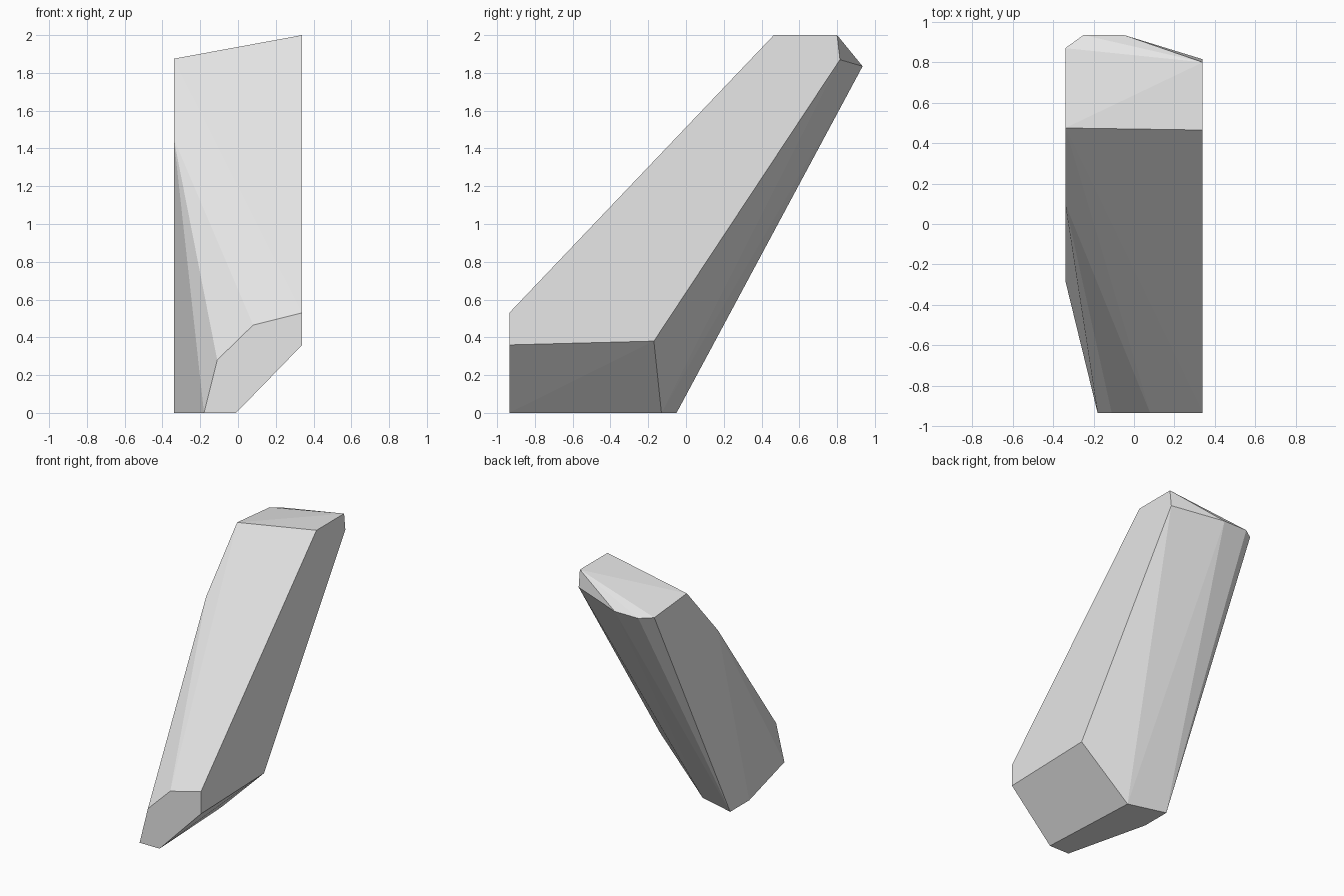
import bpy
import bmesh

cube = bpy.data.objects.get("Cube")
if cube:
    bpy.data.objects.remove(cube, do_unlink=True)

# One plain stone colour
stone = bpy.data.materials.new("stone_grey")
stone.use_nodes = True
grey = (0.8, 0.8, 0.8, 1.0)
stone.diffuse_color = grey
stone.node_tree.nodes["Principled BSDF"].inputs["Base Color"].default_value = grey

HALF = 0.34      # half width, shared by both flat sides
FRONT = -0.935   # plane of the front facet
BACK = 0.935     # rearmost edge

# Corner groups of the faceted shard
right_side = [(HALF, y, z) for y, z in
              [(FRONT, 0.36), (FRONT, 0.53), (0.465, 2.0),
               (0.80, 2.0), (0.815, 1.87), (-0.17, 0.38)]]
left_side = [(-HALF, y, z) for y, z in
             [(-0.28, 0), (-0.05, 0), (0.10, 1.45), (0.475, 1.875), (0.87, 1.84)]]
front_facet = [(x, FRONT, z) for x, z in
               [(-0.18, 0), (-0.01, 0), (-0.11, 0.28), (0.08, 0.465)]]
back_ridge = [(x, BACK, 1.835) for x in (-0.25, -0.05)]
base_corner = [(-0.05, -0.13, 0)]

# Wrap the corners in a convex, flat-faced hull
bm = bmesh.new()
for corner in right_side + left_side + front_facet + back_ridge + base_corner:
    bm.verts.new(corner)
hull = bmesh.ops.convex_hull(bm, input=bm.verts[:])
loose = [v for v in bm.verts if not v.link_faces]
bmesh.ops.delete(bm, geom=loose, context='VERTS')
bmesh.ops.recalc_face_normals(bm, faces=bm.faces[:])

mesh = bpy.data.meshes.new("rock_shard")
bm.to_mesh(mesh)
bm.free()
mesh.materials.append(stone)
shard = bpy.data.objects.new("rock_shard", mesh)
bpy.context.collection.objects.link(shard)
